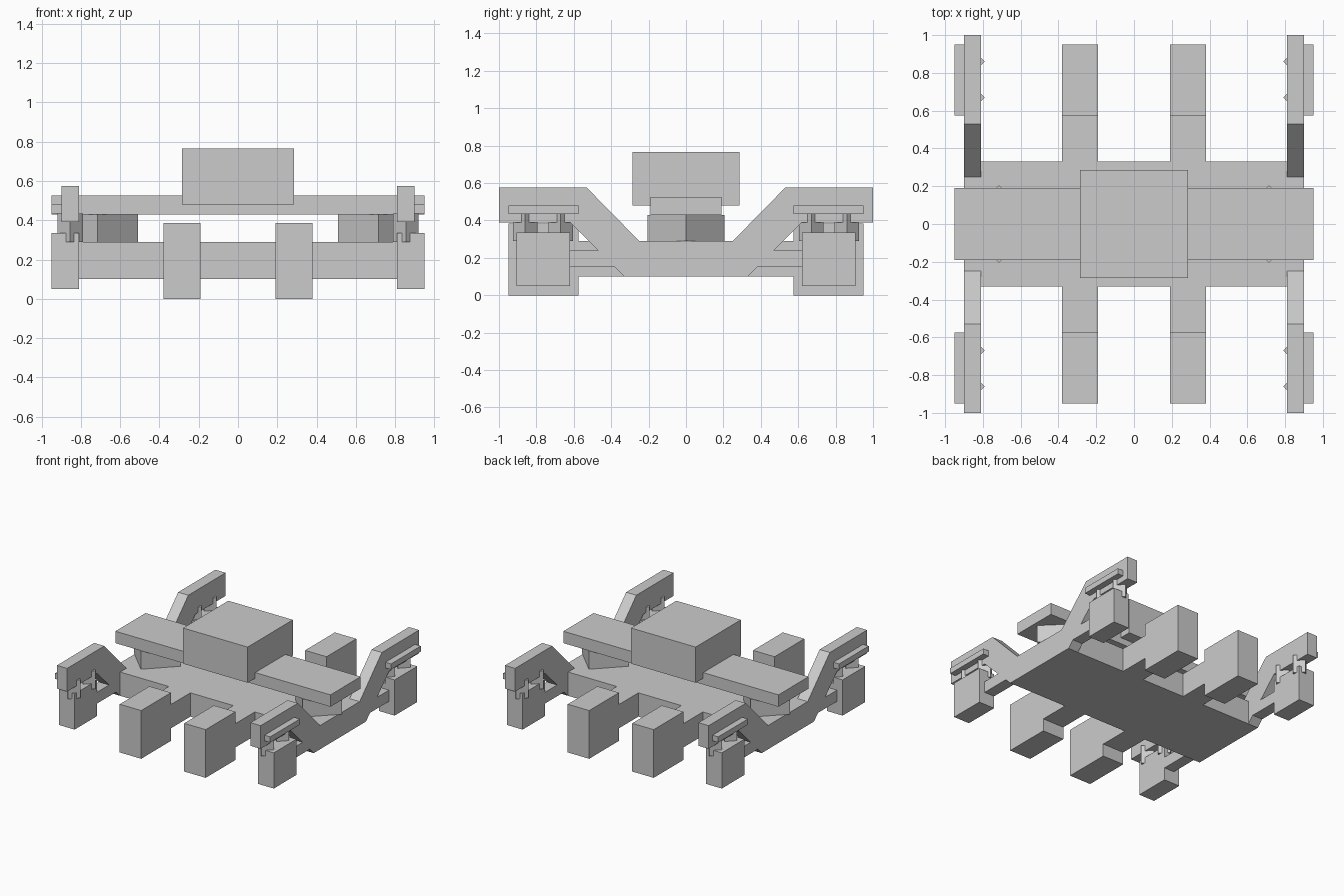
import bpy, bmesh

default = bpy.data.objects.get("Cube")
if default:
    bpy.data.objects.remove(default, do_unlink=True)

# Single flat grey
grey = bpy.data.materials.new("plain grey")
grey.use_nodes = True
colour = (0.6, 0.6, 0.6, 1)
grey.diffuse_color = colour
grey.node_tree.nodes["Principled BSDF"].inputs["Base Color"].default_value = colour


def prism(name, outline, start, end, axis):
    """Extrude an outline along 'x' (points are y, z) or 'z' (points are x, y)."""
    def place(a, b, d):
        return (d, a, b) if axis == 'x' else (a, b, d)
    bm = bmesh.new()
    face = bm.faces.new([bm.verts.new(place(a, b, start)) for a, b in outline])
    grown = bmesh.ops.extrude_face_region(bm, geom=[face])
    moved = [v for v in grown["geom"] if isinstance(v, bmesh.types.BMVert)]
    bmesh.ops.translate(bm, verts=moved, vec=place(0, 0, end - start))
    bmesh.ops.recalc_face_normals(bm, faces=bm.faces)
    mesh = bpy.data.meshes.new(name)
    bm.to_mesh(mesh)
    bm.free()
    mesh.materials.append(grey)
    obj = bpy.data.objects.new(name, mesh)
    bpy.context.collection.objects.link(obj)
    return obj


def box(name, x, y, z):
    x, y = sorted(x), sorted(y)
    corners = [(x[0], y[0]), (x[1], y[0]), (x[1], y[1]), (x[0], y[1])]
    return prism(name, corners, z[0], z[1], 'z')


def diamond(name, x, y, r, z):
    corners = [(x - r, y), (x, y - r), (x + r, y), (x, y + r)]
    return prism(name, corners, z[0], z[1], 'z')


# Central body
box("base_plate", (-0.81, 0.81), (-0.33, 0.33), (0.10, 0.29))
box("wing_beam", (-0.95, 0.95), (-0.19, 0.19), (0.43, 0.525))
box("cabin", (-0.285, 0.285), (-0.285, 0.285), (0.48, 0.765))

# Side frame profile: flat middle, raised arms and low spurs
half = [(0.33, 0.10), (0.38, 0.15), (0.62, 0.15), (0.62, 0.24), (0.47, 0.24),
        (0.62, 0.39), (1.0, 0.39), (1.0, 0.575), (0.53, 0.575), (0.25, 0.29)]
frame = half + [(-y, z) for y, z in reversed(half)]

for sx, side in ((1, "left"), (-1, "right")):
    prism(f"{side}_side_frame", frame, sx * 0.81, sx * 0.90, 'x')
    diamond(f"{side}_wing_support", sx * 0.715, 0, 0.205, (0.29, 0.43))
    for sy, end in ((-1, "front"), (1, "back")):
        tag = f"{end}_{side}"
        # Fork with a heavy end block
        fork_x = (sx * 0.19, sx * 0.38)
        box(f"{tag}_fork_stem", fork_x, (sy * 0.33, sy * 0.575), (0.10, 0.29))
        box(f"{tag}_fork_block", fork_x, (sy * 0.575, sy * 0.95), (0.0, 0.385))
        # Hanging block, its pins and the rail on the arm
        box(f"{tag}_hanging_block", (sx * 0.81, sx * 0.95),
            (sy * 0.62, sy * 0.905), (0.05, 0.335))
        box(f"{tag}_arm_rail", (sx * 0.90, sx * 0.95),
            (sy * 0.575, sy * 0.95), (0.435, 0.48))
        for y, place in ((0.67, "inner"), (0.86, "outer")):
            diamond(f"{tag}_{place}_pin", sx * 0.855, sy * y, 0.065, (0.29, 0.435))
